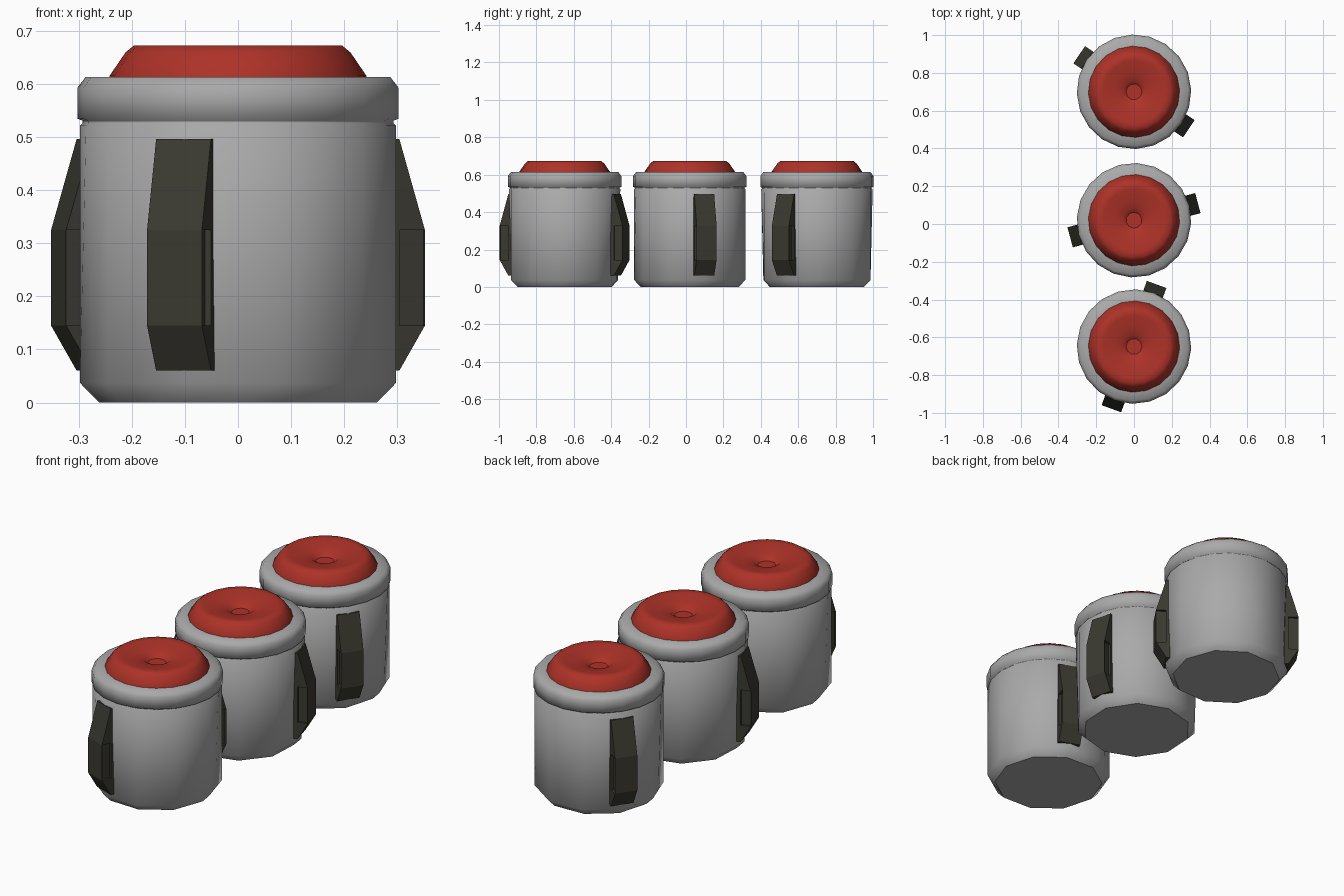
import bpy, bmesh, math
from mathutils import Matrix

if "Cube" in bpy.data.objects:
    bpy.data.objects.remove(bpy.data.objects["Cube"])

N = 20


def material(name, rgb):
    m = bpy.data.materials.new(name)
    m.diffuse_color = (*rgb, 1)
    m.use_nodes = True
    m.node_tree.nodes["Principled BSDF"].inputs["Base Color"].default_value = m.diffuse_color
    return m


GREY = material("grey metal", (0.40, 0.40, 0.40))
RED = material("red lid", (0.42, 0.032, 0.021))
DARK = material("dark olive grip", (0.042, 0.041, 0.030))


def finish(bm, name, mat, place):
    bmesh.ops.recalc_face_normals(bm, faces=bm.faces)
    mesh = bpy.data.meshes.new(name)
    bm.to_mesh(mesh)
    bm.free()
    mesh.materials.append(mat)
    ob = bpy.data.objects.new(name, mesh)
    ob.matrix_world = place
    bpy.context.collection.objects.link(ob)


def lathe(name, profile, mat, place, sharp_angle):
    """Rings of (radius, z, coarse); coarse rings have half the sides."""
    bm = bmesh.new()
    rings = []
    for r, z, coarse in profile:
        ring = []
        for i in range(N):
            a = 2 * math.pi * i / N
            k = r * math.cos(2 * math.pi / N) if coarse and i % 2 else r
            ring.append(bm.verts.new((k * math.cos(a), k * math.sin(a), z)))
        rings.append(ring)
    for a, b in zip(rings, rings[1:]):
        for i in range(N):
            j = (i + 1) % N
            bm.faces.new((a[i], a[j], b[j], b[i])).smooth = True
    bm.faces.new(rings[0])
    bm.faces.new(rings[-1])
    bmesh.ops.recalc_face_normals(bm, faces=bm.faces)
    for e in bm.edges:
        e.smooth = e.calc_face_angle(0) < math.radians(sharp_angle) and all(
            f.smooth for f in e.link_faces)
    finish(bm, name, mat, place)


def grip(name, place):
    # side outline swept across the width, with a recess in each side
    outline = [(0.27, 0.06), (0.30, 0.06), (0.35, 0.145), (0.35, 0.325),
               (0.30, 0.497), (0.27, 0.497)]
    bm = bmesh.new()
    a, b = [[bm.verts.new((x, s * 0.055, z)) for x, z in outline] for s in (-1, 1)]
    for i in range(6):
        j = (i + 1) % 6
        # leave the side band between the two outer corners separate
        bm.faces.new((a[i], a[j], b[j], b[i]))
    for side, s in ((a, -1), (b, 1)):
        lo = bm.verts.new((0.30, s * 0.055, 0.145))
        hi = bm.verts.new((0.30, s * 0.055, 0.325))
        bm.faces.new((side[0], side[1], side[2], lo))
        bm.faces.new((hi, side[3], side[4], side[5]))
        bm.faces.new((side[0], lo, hi, side[5]))
        panel = bm.faces.new((lo, side[2], side[3], hi))
        bmesh.ops.inset_region(bm, faces=[panel], thickness=0.012)
        for v in panel.verts:
            v.co.y -= s * 0.012
    finish(bm, name, DARK, place)


BODY = [(0.262, 0, True), (0.298, 0.037, True), (0.298, 0.522, False),
        (0.293, 0.527, False), (0.293, 0.531, False), (0.303, 0.535, False),
        (0.303, 0.593, False), (0.287, 0.614, False), (0.22, 0.614, False)]
LID = [(0.242, 0.60, False), (0.242, 0.616, False), (0.212, 0.660, False),
       (0.196, 0.673, False), (0.165, 0.672, False), (0.11, 0.658, False),
       (0.064, 0.652, False), (0.042, 0.634, True)]

# three canisters in a row, each turned differently
for label, y, turn in (("front", -0.649, 250), ("middle", 0.02, 15), ("back", 0.70, 146)):
    base = Matrix.Translation((0, y, 0))
    spin = base @ Matrix.Rotation(math.radians(turn), 4, 'Z')
    lathe(label + "_canister_body", BODY, GREY, spin, 75)
    lathe(label + "_canister_lid", LID, RED, spin, 75)
    for k in (0, 1):
        grip(f"{label}_side_grip_{k + 1}", spin @ Matrix.Rotation(math.pi * k, 4, 'Z'))
